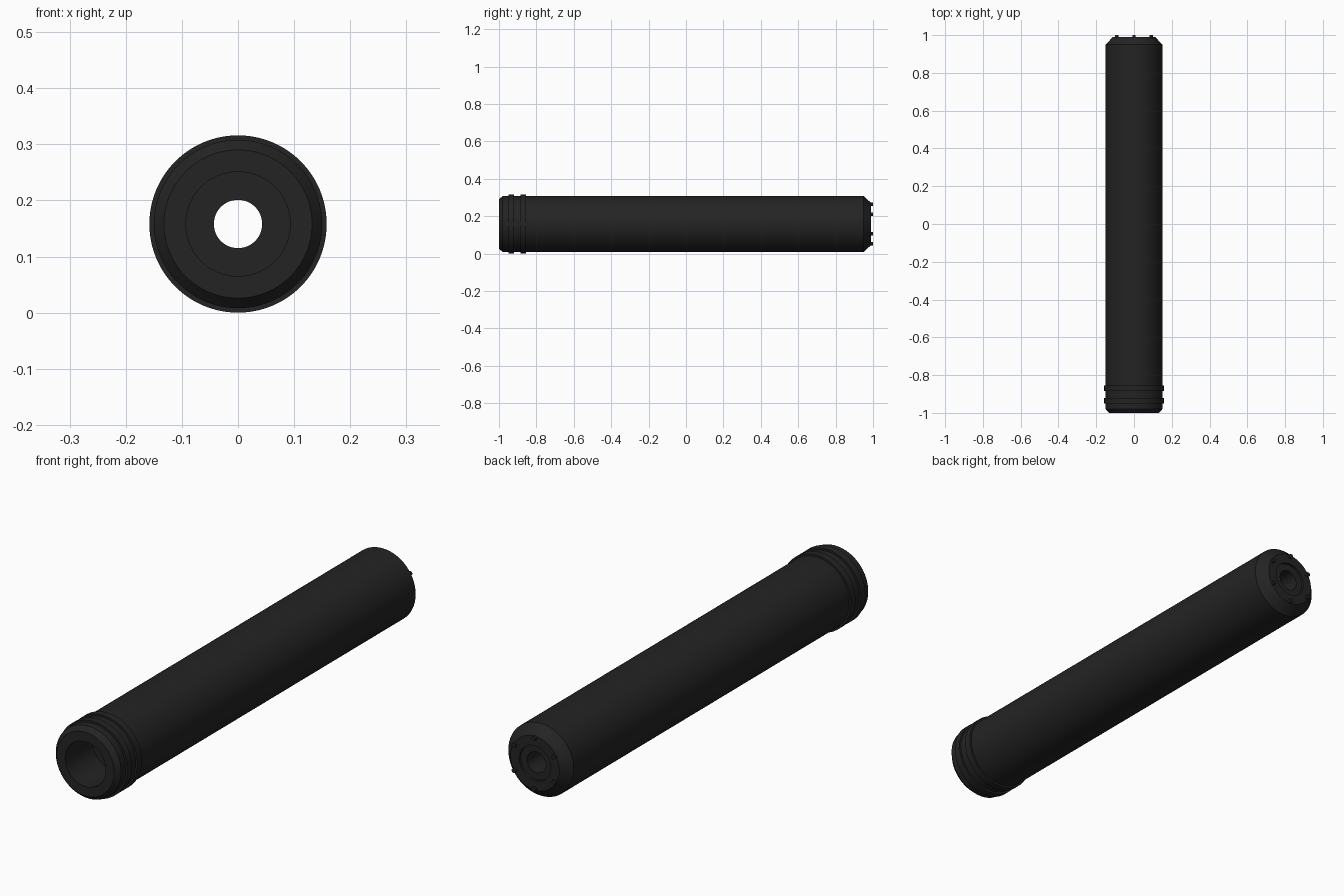
import bpy, bmesh, math
from mathutils import Matrix, Vector

if "Cube" in bpy.data.objects:
    bpy.data.objects.remove(bpy.data.objects["Cube"])

CZ = 0.158  # height of the tube axis

black = bpy.data.materials.new("matte_black")
black.diffuse_color = (0.017, 0.017, 0.017, 1)
black.use_nodes = True
black.node_tree.nodes["Principled BSDF"].inputs["Base Color"].default_value = black.diffuse_color


def finish(bm, name):
    bmesh.ops.recalc_face_normals(bm, faces=bm.faces)
    me = bpy.data.meshes.new(name)
    bm.to_mesh(me)
    bm.free()
    ob = bpy.data.objects.new(name, me)
    bpy.context.collection.objects.link(ob)
    me.materials.append(black)
    bpy.ops.object.select_all(action='DESELECT')
    ob.select_set(True)
    bpy.context.view_layer.objects.active = ob
    bpy.ops.object.shade_smooth_by_angle(angle=math.radians(25))
    return ob


def lathe(name, profile, n=96):
    """Revolve a closed (radius, y) profile about the tube axis."""
    bm = bmesh.new()
    rings = []
    for r, y in profile:
        rings.append([bm.verts.new((r * math.sin(2 * math.pi * i / n), y,
                                    CZ + r * math.cos(2 * math.pi * i / n)))
                      for i in range(n)])
    for a, b in zip(rings, rings[1:] + rings[:1]):
        for i in range(n):
            j = (i + 1) % n
            bm.faces.new((a[i], a[j], b[j], b[i]))
    return finish(bm, name)


# Tube body: chamfered ends, wide front socket, narrow through bore
lathe("tube_body", [
    (0.093, -1.0), (0.132, -1.0), (0.150, -0.98), (0.150, 0.95),
    (0.112, 0.99), (0.072, 0.99), (0.072, 0.98), (0.043, 0.98),
    (0.043, -0.82), (0.093, -0.82)])

# Two raised grip rings near the front
for k, y in enumerate((-0.935, -0.87)):
    lathe(f"grip_ring_{k + 1}", [
        (0.145, y - 0.015), (0.158, y - 0.015),
        (0.158, y + 0.015), (0.145, y + 0.015)])

# Six small studs around the rear face
bm = bmesh.new()
for k in range(6):
    a = k * math.pi / 3
    pos = Vector((0.105 * math.sin(a), 0.99, CZ + 0.105 * math.cos(a)))
    bmesh.ops.create_cone(
        bm, cap_ends=True, segments=16, radius1=0.009, radius2=0.009, depth=0.02,
        matrix=Matrix.Translation(pos) @ Matrix.Rotation(math.pi / 2, 4, 'X'))
finish(bm, "rear_studs")
